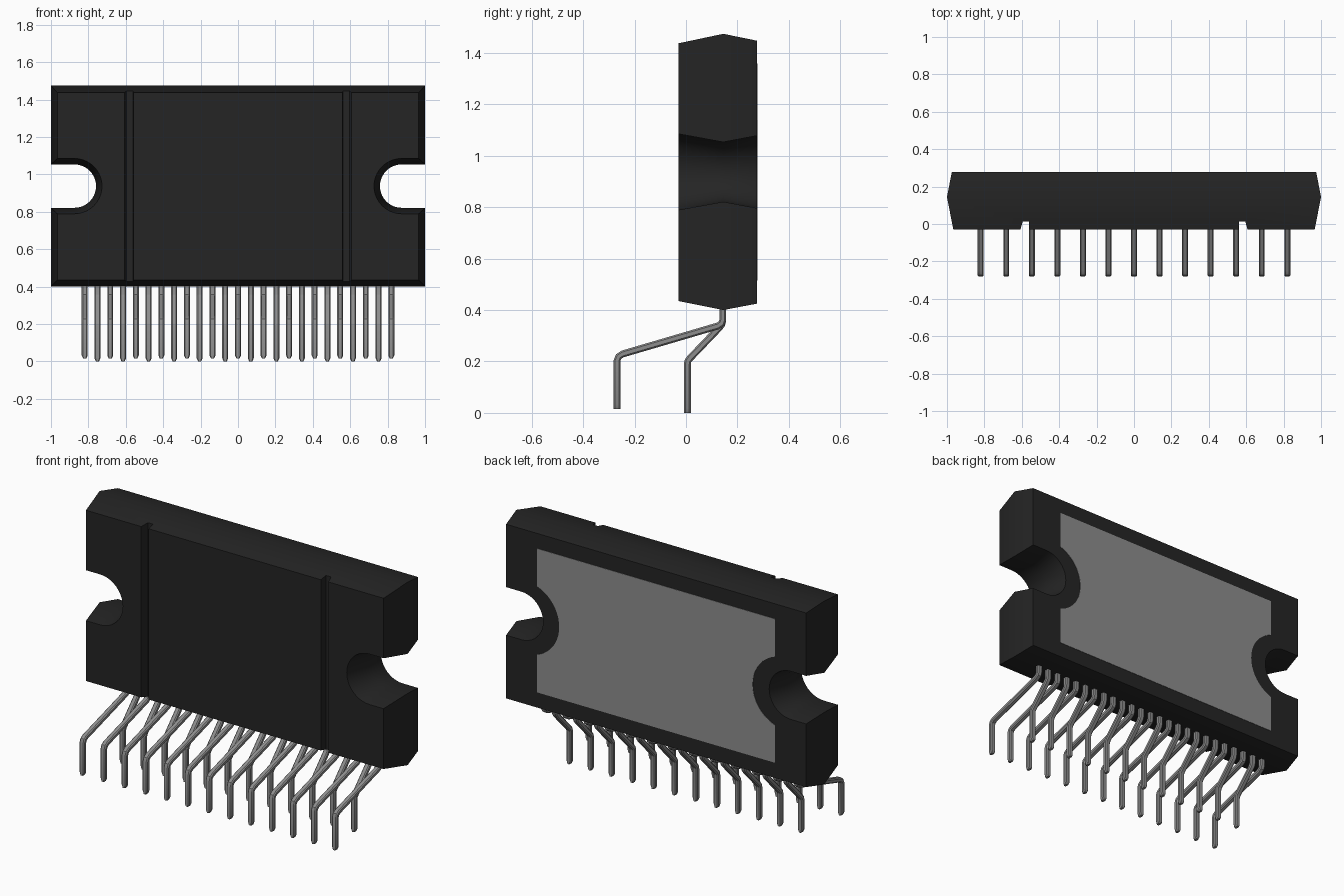
import bpy, bmesh, math

if "Cube" in bpy.data.objects:
    bpy.data.objects.remove(bpy.data.objects["Cube"])


def material(name, rgb, rough):
    m = bpy.data.materials.new(name)
    m.use_nodes = True
    m.diffuse_color = (*rgb, 1)
    bsdf = m.node_tree.nodes["Principled BSDF"]
    bsdf.inputs["Base Color"].default_value = (*rgb, 1)
    bsdf.inputs["Roughness"].default_value = rough
    return m


BLACK = material("black plastic", (0.018, 0.018, 0.018), 0.6)
METAL = material("tinned metal", (0.27, 0.27, 0.27), 0.5)


def loft(name, rings, mat):
    """Join equal-length closed rings of points and cap both ends."""
    bm = bmesh.new()
    loops = [[bm.verts.new(p) for p in ring] for ring in rings]
    n = len(loops[0])
    for a, b in zip(loops, loops[1:]):
        for i in range(n):
            j = (i + 1) % n
            bm.faces.new((a[i], a[j], b[j], b[i]))
    bm.faces.new(loops[0])
    bm.faces.new(loops[-1])
    bmesh.ops.recalc_face_normals(bm, faces=bm.faces)
    mesh = bpy.data.meshes.new(name)
    bm.to_mesh(mesh)
    bm.free()
    mesh.materials.append(mat)
    obj = bpy.data.objects.new(name, mesh)
    bpy.context.collection.objects.link(obj)
    return obj


def smooth(obj, degrees):
    bpy.ops.object.select_all(action='DESELECT')
    obj.select_set(True)
    bpy.context.view_layer.objects.active = obj
    bpy.ops.object.shade_smooth_by_angle(angle=math.radians(degrees))


# Package body: three outlines with a round-ended slot in each side
MID_Z = 0.937
SLOT_X = 0.875


def body_ring(y, half, low, high, r):
    arc = [(SLOT_X - r * math.sin(t), MID_Z + r * math.cos(t))
           for t in (math.pi * i / 20 for i in range(21))]
    side = [(half, high), (half, MID_Z + r)] + arc + [(half, MID_Z - r), (half, low)]
    return [(x, y, z) for x, z in side] + [(-x, y, z) for x, z in reversed(side)]


FRONT_Y, BACK_Y = -0.03, 0.277
body = loft("package_body", [
    body_ring(FRONT_Y, 0.966, 0.435, 1.437, 0.148),
    body_ring(0.145, 1.0, 0.40, 1.474, 0.116),
    body_ring(BACK_Y, 0.974, 0.425, 1.447, 0.141)], BLACK)

# Two upright grooves cut in the front face
for s in (-1, 1):
    section = [(0.557, FRONT_Y - 0.02), (0.562, 0.014), (0.595, 0.014), (0.613, FRONT_Y - 0.02)]
    cutter = loft("groove_cutter", [[(s * x, y, z) for x, y in section] for z in (0.3, 1.6)], BLACK)
    cutter.hide_render = True
    mod = body.modifiers.new("groove", 'BOOLEAN')
    mod.operation = 'DIFFERENCE'
    mod.solver = 'EXACT'
    mod.object = cutter
    bpy.ops.object.select_all(action='DESELECT')
    body.select_set(True)
    bpy.context.view_layer.objects.active = body
    bpy.ops.object.modifier_apply(modifier=mod.name)
    bpy.data.objects.remove(cutter)
smooth(body, 32)


# Metal heat plate on the back, with round bites beside the slots
def plate_ring(y):
    half, half_h, cx, r = 0.773, 0.422, 0.84, 0.212
    a = math.acos((cx - half) / r)
    arc = [(cx - r * math.cos(t), MID_Z + r * math.sin(t))
           for t in (a - 2 * a * i / 20 for i in range(21))]
    side = [(half, MID_Z + half_h)] + arc + [(half, MID_Z - half_h)]
    return [(x, y, z) for x, z in side] + [(-x, y, z) for x, z in reversed(side)]


loft("heat_plate", [plate_ring(BACK_Y - 0.003), plate_ring(BACK_Y + 0.002)], METAL)


# Pins: an octagonal section swept along a bent path in the yz plane
HX, HY, CH = 0.016, 0.0135, 0.006
OCTAGON = [(HX, HY - CH), (HX - CH, HY), (CH - HX, HY), (-HX, HY - CH),
           (-HX, CH - HY), (CH - HX, -HY), (HX - CH, -HY), (HX, CH - HY)]
LONG_PATH = [(0.143, 0.44), (0.143, 0.362), (0.138, 0.348), (0.124, 0.338),
             (-0.247, 0.229), (-0.262, 0.219), (-0.268, 0.204), (-0.268, 0.032), (-0.268, 0.015)]
SHORT_PATH = [(0.143, 0.44), (0.143, 0.358), (0.139, 0.344), (0.130, 0.332),
              (0.016, 0.213), (0.008, 0.203), (0.005, 0.190), (0.005, 0.017), (0.005, 0.0)]


def pin(name, x0, path):
    rings = []
    for i, (y, z) in enumerate(path):
        p, q = path[max(i - 1, 0)], path[min(i + 1, len(path) - 1)]
        dy, dz = q[0] - p[0], q[1] - p[1]
        length = math.hypot(dy, dz)
        ny, nz = -dz / length, dy / length
        k = 0.5 if i == len(path) - 1 else 1.0   # tip narrows sideways
        rings.append([(x0 + u * k, y + v * ny, z + v * nz) for u, v in OCTAGON])
    smooth(loft(name, rings, METAL), 30)


PINS, PITCH = 25, 0.0683
for i in range(PINS):
    x = (i - (PINS - 1) / 2) * PITCH
    if i % 2 == 0:
        pin(f"front_row_pin_{i + 1}", x, LONG_PATH)
    else:
        pin(f"rear_row_pin_{i + 1}", x, SHORT_PATH)
